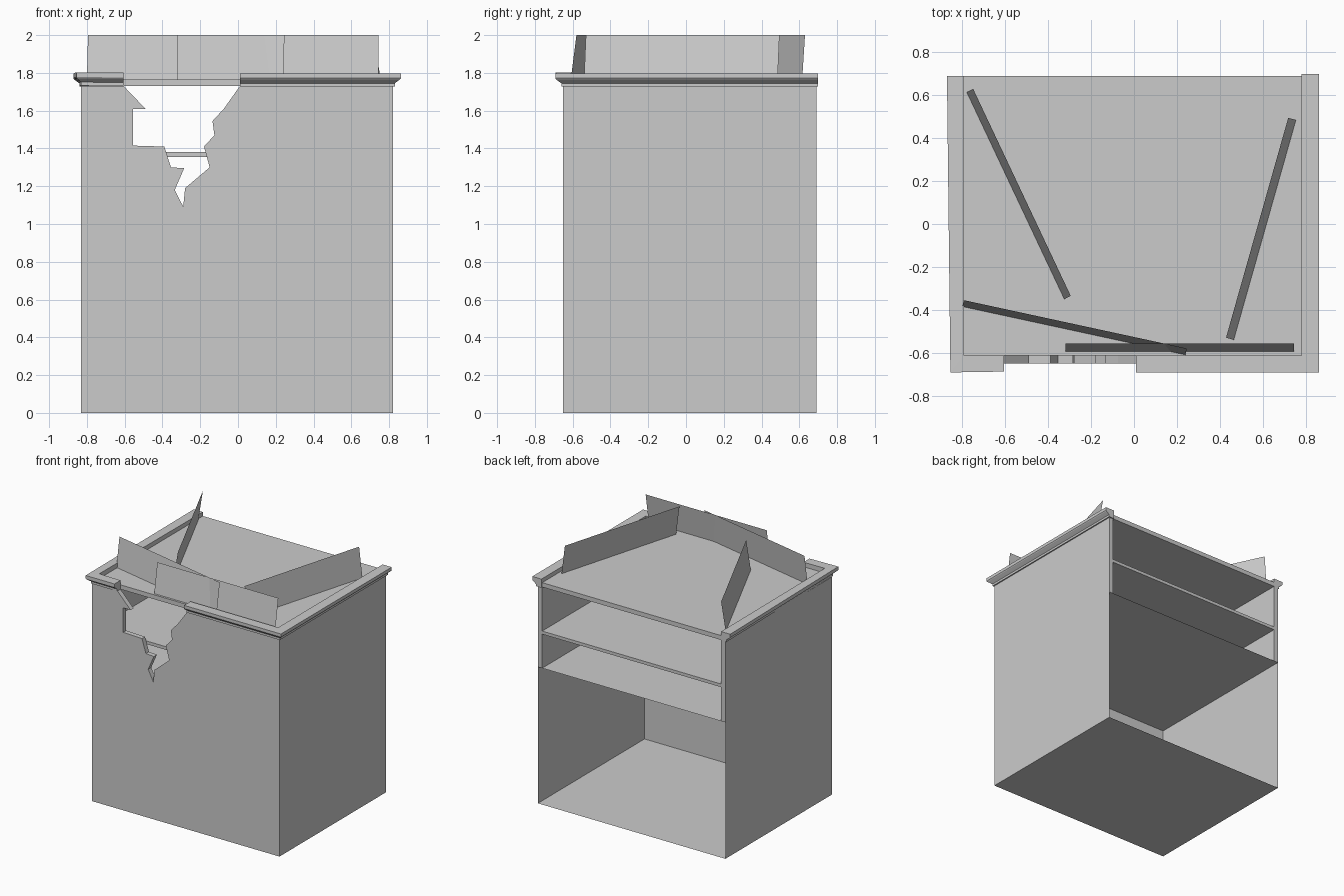
import bpy
import bmesh
from mathutils import Vector

cube = bpy.data.objects.get("Cube")
if cube:
    bpy.data.objects.remove(cube, do_unlink=True)

grey = bpy.data.materials.new("plain grey")
grey.use_nodes = True
grey.diffuse_color = (0.6, 0.6, 0.6, 1)
grey.node_tree.nodes["Principled BSDF"].inputs["Base Color"].default_value = (0.6, 0.6, 0.6, 1)

# Main sizes: outer shell, wall thickness and levels
LEFT, RIGHT, FRONT, BACK = -0.83, 0.82, -0.65, 0.69
WALL = 0.038
DRAWER_Z, TOP_Z = 1.085, 1.73


def finish(name, bm, fix=True):
    if fix:
        bmesh.ops.recalc_face_normals(bm, faces=bm.faces[:])
    mesh = bpy.data.meshes.new(name)
    bm.to_mesh(mesh)
    bm.free()
    mesh.materials.append(grey)
    obj = bpy.data.objects.new(name, mesh)
    bpy.context.collection.objects.link(obj)
    return obj


def sheet(name, *corners):
    bm = bmesh.new()
    bm.faces.new([bm.verts.new(c) for c in corners])
    return finish(name, bm, fix=False)


def box(name, lo, hi):
    bm = bmesh.new()
    bmesh.ops.create_cube(bm, size=1)
    for v in bm.verts:
        v.co = Vector([(a + b) / 2 + c * (b - a) for a, b, c in zip(lo, hi, v.co)])
    return finish(name, bm)


# Lower cabinet: thin shell, open at the back
sheet("floor", (LEFT, FRONT, 0), (LEFT, BACK, 0), (RIGHT, BACK, 0), (RIGHT, FRONT, 0))
sheet("lower_front", (LEFT, FRONT, 0), (RIGHT, FRONT, 0),
      (RIGHT, FRONT, DRAWER_Z), (LEFT, FRONT, DRAWER_Z))
sheet("lower_left_side", (RIGHT, FRONT, 0), (RIGHT, BACK, 0),
      (RIGHT, BACK, DRAWER_Z), (RIGHT, FRONT, DRAWER_Z))
sheet("lower_right_side", (LEFT, BACK, 0), (LEFT, FRONT, 0),
      (LEFT, FRONT, DRAWER_Z), (LEFT, BACK, DRAWER_Z))

# Upper cabinet: thick side walls and shelves
inner_l, inner_r, inner_f = LEFT + WALL, RIGHT - WALL, FRONT + WALL
box("upper_right_side", (LEFT, inner_f, DRAWER_Z), (inner_l, BACK, TOP_Z))
box("upper_left_side", (inner_r, inner_f, DRAWER_Z), (RIGHT, BACK, TOP_Z))
sheet("lower_shelf", (inner_l, inner_f, DRAWER_Z), (inner_r, inner_f, DRAWER_Z),
      (inner_r, BACK, DRAWER_Z), (inner_l, BACK, DRAWER_Z))
box("middle_shelf", (inner_l, inner_f, 1.355), (inner_r, BACK, 1.38))
box("counter_top", (inner_l, inner_f, TOP_Z), (inner_r, BACK, 1.765))

# Front wall with the jagged break running down from the top edge
break_line = [(0.01, TOP_Z), (-0.075, 1.61), (-0.135, 1.545), (-0.125, 1.47),
              (-0.18, 1.41), (-0.15, 1.3), (-0.28, 1.19), (-0.29, 1.092),
              (-0.335, 1.18), (-0.285, 1.295), (-0.355, 1.3), (-0.39, 1.41),
              (-0.555, 1.415), (-0.555, 1.61), (-0.49, 1.61), (-0.605, TOP_Z)]
outline = [(LEFT, DRAWER_Z), (RIGHT, DRAWER_Z), (RIGHT, TOP_Z)] + break_line + [(LEFT, TOP_Z)]
bm = bmesh.new()
face = bm.faces.new([bm.verts.new((x, FRONT, z)) for x, z in outline])
back = bmesh.ops.extrude_face_region(bm, geom=[face], use_keep_orig=True)
bmesh.ops.translate(bm, vec=(0, WALL, 0),
                    verts=[g for g in back["geom"] if isinstance(g, bmesh.types.BMVert)])
finish("broken_front_wall", bm)

# Moulded rim: (outward offset, height) profile swept along an L-shaped path
profile = [(0, 1.728), (0.048, 1.728), (0.048, 1.745), (0.055, 1.75),
           (0.075, 1.765), (0.08, 1.772), (0.08, 1.797), (0, 1.797)]


def rim(name, path):
    # path holds inner point, outward direction and lift
    bm = bmesh.new()
    rings = [[bm.verts.new((x + o * dx, y + o * dy, z + lift)) for o, z in profile]
             for x, y, dx, dy, lift in path]
    for a, b in zip(rings, rings[1:]):
        for i in range(len(profile)):
            j = (i + 1) % len(profile)
            bm.faces.new((a[i], a[j], b[j], b[i]))
    bm.faces.new(rings[0])
    bm.faces.new(rings[-1])
    finish(name, bm)


rim("rim_left", [(0.01, inner_f, 0, -1, 0), (inner_r, inner_f, 1, -1, 0),
                 (inner_r, BACK + 0.01, 1, 0, 0)])
rim("rim_right", [(-0.605, inner_f, 0, -0.95, 0.004), (inner_l, inner_f, -0.8, -1, 0.006),
                  (inner_l, BACK, -1, 0, 0)])


# Loose boards standing on the counter, all leaning inwards
def board(name, start, end, lean):
    (ax, ay), (bx, by), (lx, ly) = start, end, lean
    sheet(name, (ax, ay, 1.765), (bx, by, 1.765),
          (bx + lx, by + ly, 2), (ax + lx, ay + ly, 2))


board("front_board", (-0.32, -0.595), (0.745, -0.595), (0, 0.038))
board("slanted_front_board", (-0.8, -0.385), (0.24, -0.61), (0.006, 0.03))
board("right_board", (-0.78, 0.615), (-0.325, -0.35), (0.03, 0.015))
board("left_board", (0.465, -0.54), (0.755, 0.485), (-0.036, 0.01))
